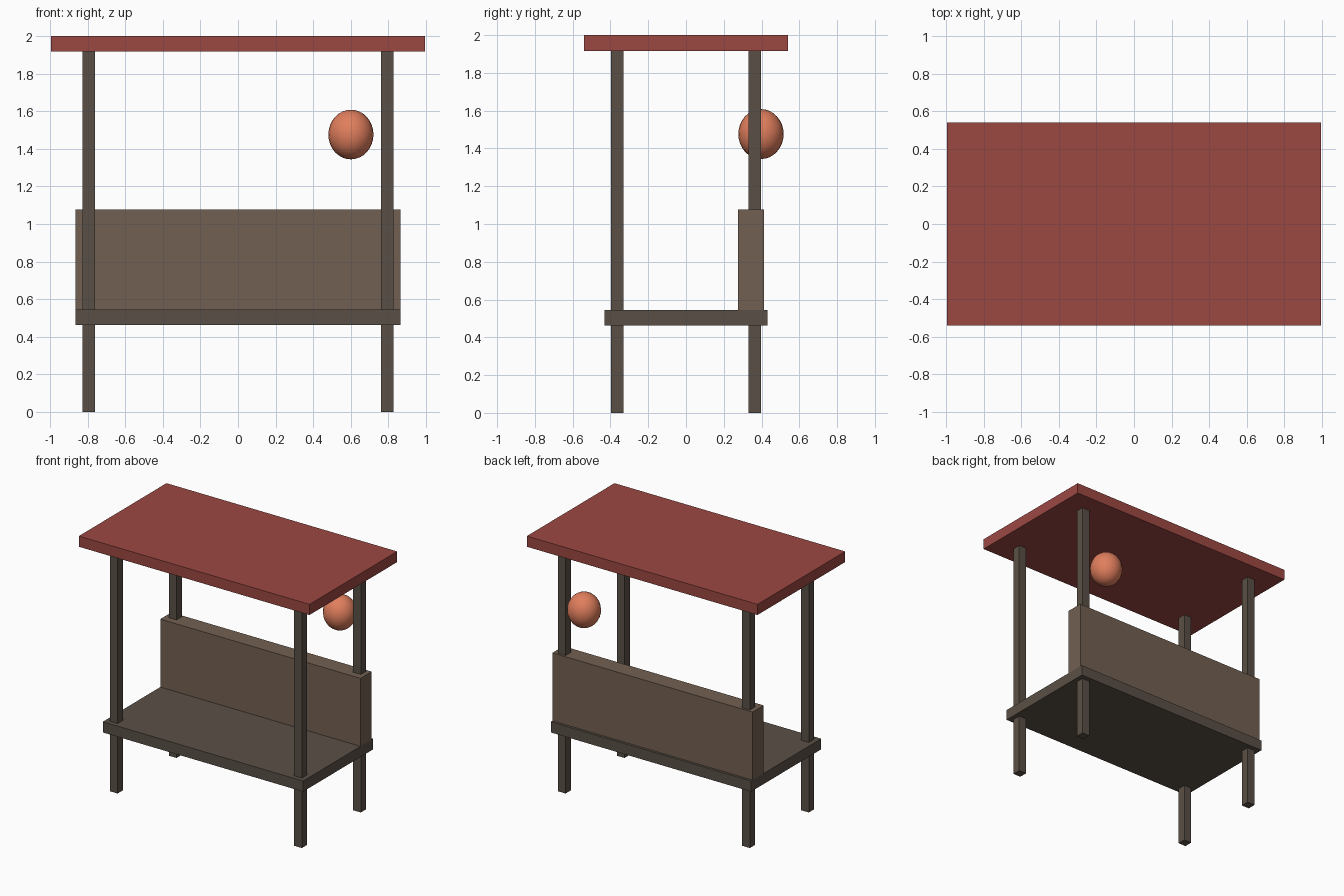
import bpy
import bmesh
from mathutils import Matrix

if "Cube" in bpy.data.objects:
    bpy.data.objects.remove(bpy.data.objects["Cube"])


def material(name, rgb):
    mat = bpy.data.materials.new(name)
    mat.diffuse_color = (*rgb, 1.0)
    mat.use_nodes = True
    mat.node_tree.nodes["Principled BSDF"].inputs["Base Color"].default_value = mat.diffuse_color
    return mat


DARK_WOOD = material("dark_wood", (0.102, 0.080, 0.061))
WOOD = material("wood", (0.170, 0.117, 0.084))
RED = material("red_roof", (0.330, 0.065, 0.055))
ORANGE = material("orange_lantern", (0.75, 0.21, 0.11))


def add_object(name, bm, mat):
    mesh = bpy.data.meshes.new(name)
    bm.to_mesh(mesh)
    bm.free()
    mesh.materials.append(mat)
    obj = bpy.data.objects.new(name, mesh)
    bpy.context.collection.objects.link(obj)
    return obj


def box(name, x, y, z, mat):
    """Box from (min, max) ranges on each axis."""
    bm = bmesh.new()
    size = [r[1] - r[0] for r in (x, y, z)]
    bmesh.ops.create_cube(bm, size=1.0, matrix=Matrix.Diagonal((*size, 1.0)))
    obj = add_object(name, bm, mat)
    obj.location = [(r[0] + r[1]) / 2 for r in (x, y, z)]
    return obj


# Corner posts
POST_X, POST_Y, HALF = 0.795, 0.363, 0.033
for side, sx in (("left", -1), ("right", 1)):
    for end, sy in (("front", -1), ("back", 1)):
        cx, cy = sx * POST_X, sy * POST_Y
        box(f"{end}_{side}_post", (cx - HALF, cx + HALF),
            (cy - HALF, cy + HALF), (0.0, 1.917), DARK_WOOD)

# Counter, back panel and flat roof
box("counter", (-0.864, 0.864), (-0.432, 0.432), (0.463, 0.546), DARK_WOOD)
box("back_panel", (-0.864, 0.864), (0.276, 0.413), (0.546, 1.076), WOOD)
box("roof", (-0.995, 0.995), (-0.54, 0.54), (1.917, 2.0), RED)

# Hanging lantern, slightly taller than wide
bm = bmesh.new()
bmesh.ops.create_uvsphere(bm, u_segments=24, v_segments=16, radius=1.0,
                          matrix=Matrix.Diagonal((0.12, 0.12, 0.132, 1.0)))
for face in bm.faces:
    face.smooth = True
lantern = add_object("lantern", bm, ORANGE)
lantern.location = (0.601, 0.397, 1.476)
